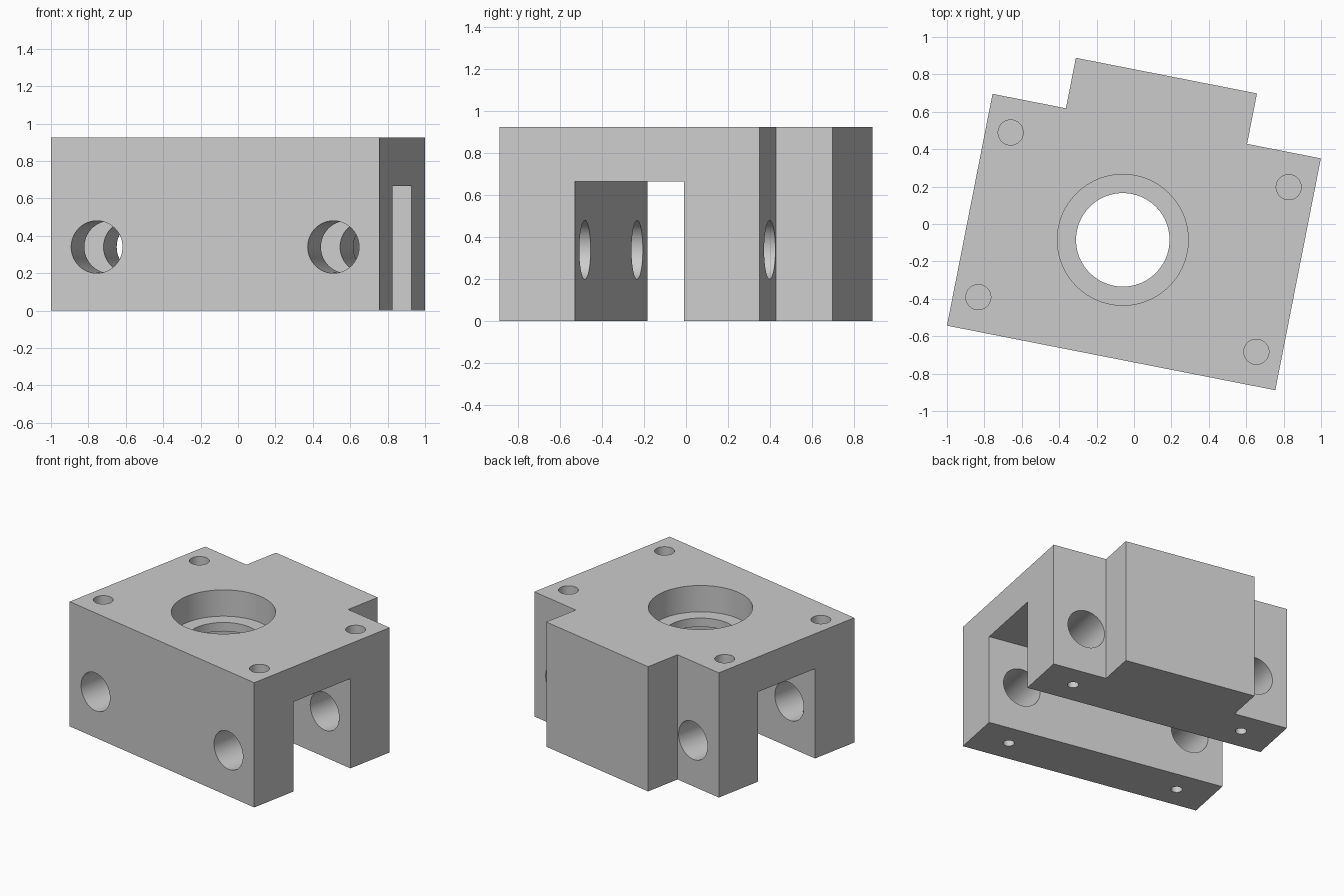
import bpy, bmesh
from math import radians
from mathutils import Matrix, Vector

if "Cube" in bpy.data.objects:
    bpy.data.objects.remove(bpy.data.objects["Cube"])

L, D, H = 1.789, 1.263, 0.925      # block length, depth, height
WALL, CEIL = 0.366, 0.665          # leg thickness, channel ceiling


def prism(name, outline, z0, z1):
    bm = bmesh.new()
    face = bm.faces.new([bm.verts.new((x, y, z0)) for x, y in outline])
    top = bmesh.ops.extrude_face_region(bm, geom=[face])["geom"]
    bmesh.ops.translate(bm, vec=(0, 0, z1 - z0),
                        verts=[g for g in top if isinstance(g, bmesh.types.BMVert)])
    bmesh.ops.recalc_face_normals(bm, faces=bm.faces)
    mesh = bpy.data.meshes.new(name)
    bm.to_mesh(mesh)
    bm.free()
    obj = bpy.data.objects.new(name, mesh)
    bpy.context.collection.objects.link(obj)
    return obj


def rod(name, start, end, radius, sides=64):
    a, b = Vector(start), Vector(end)
    axis = b - a
    bpy.ops.mesh.primitive_cylinder_add(
        vertices=sides, radius=radius, depth=axis.length, location=(a + b) / 2,
        rotation=axis.to_track_quat('Z', 'Y').to_euler())
    bpy.context.object.name = name
    return bpy.context.object


def cut(target, cutter):
    mod = target.modifiers.new("cut", 'BOOLEAN')
    mod.operation, mod.solver, mod.object = 'DIFFERENCE', 'EXACT', cutter
    bpy.context.view_layer.objects.active = target
    bpy.ops.object.modifier_apply(modifier=mod.name)
    bpy.data.objects.remove(cutter)


# Block with the raised step on its back face
block = prism("bearing_block", [(0, 0), (L, 0), (L, D), (1.387, D), (1.387, 1.538),
                                (0.4, 1.538), (0.4, D), (0, D)], 0, H)

# Channel along the underside
cut(block, prism("channel_cutter", [(-1, WALL), (L + 1, WALL), (L + 1, D - WALL),
                                    (-1, D - WALL)], -1, CEIL))

# Main bore and its counterbore
cut(block, rod("bore_cutter", (0.834, D / 2, 0.5), (0.834, D / 2, 1.5), 0.25, 96))
cut(block, rod("counterbore_cutter", (0.834, D / 2, 0.73), (0.834, D / 2, 1.5), 0.35, 96))

# Cross holes through both legs, with set-screw holes from below
for u in (0.25, L - 0.25):
    cut(block, rod("cross_hole_cutter", (u, -0.5, 0.34), (u, 2, 0.34), 0.14))
    for v in (0.184, D - 0.184):
        cut(block, rod("screw_hole_cutter", (u, v, -0.2), (u, v, 0.3), 0.038, 32))

# Blind mounting holes in the top corners
for u in (0.135, L - 0.139):
    for v in (0.182, D - 0.184):
        cut(block, rod("mount_hole_cutter", (u, v, H - 0.25), (u, v, H + 0.3), 0.067, 48))

# Turn the block to its skewed stance
block.data.transform(Matrix.Translation((-1, -0.5435, 0)) @ Matrix.Rotation(radians(-11.12), 4, 'Z'))
bpy.ops.object.select_all(action='DESELECT')
block.select_set(True)
bpy.context.view_layer.objects.active = block
bpy.ops.object.shade_smooth_by_angle(angle=radians(30))
